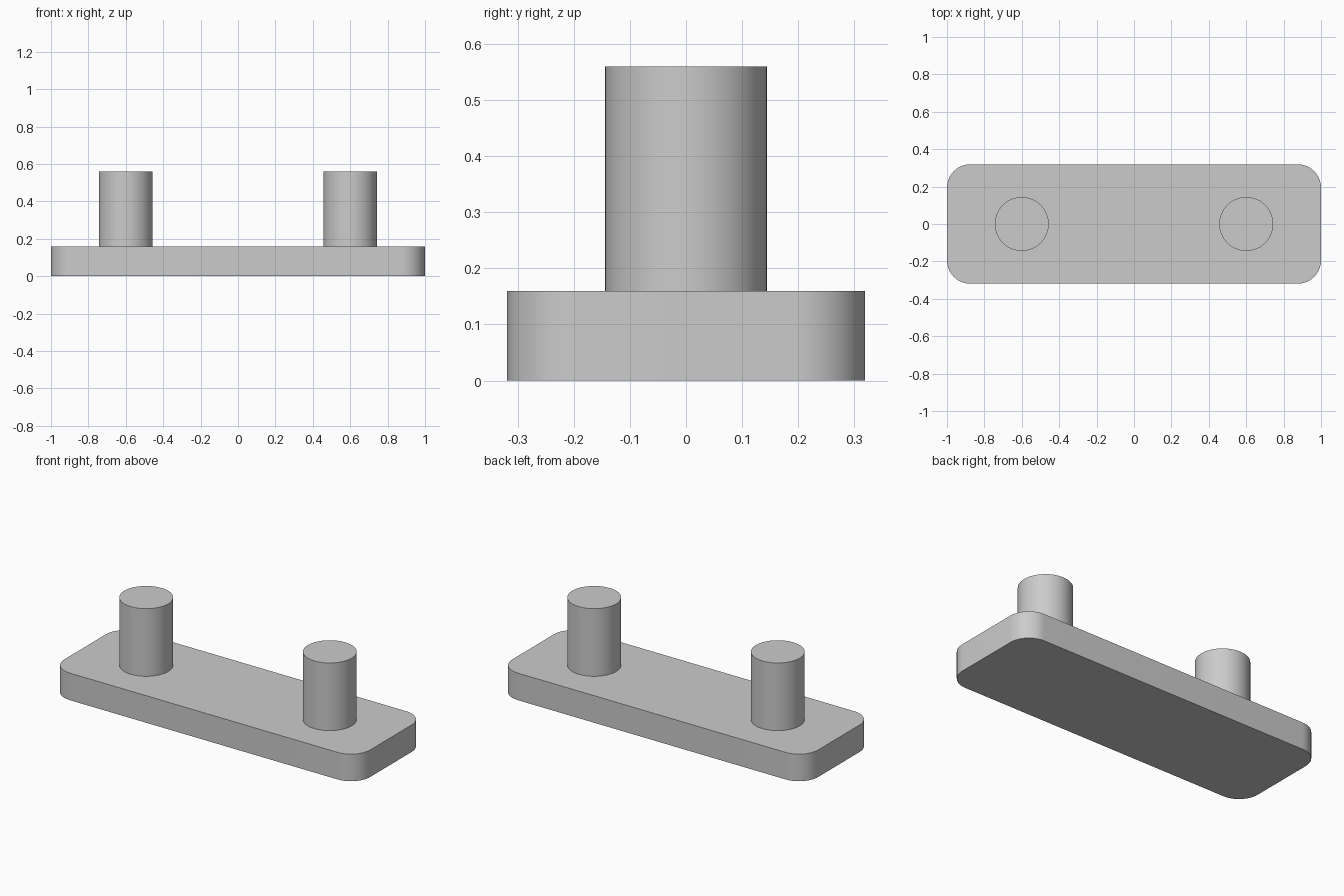
import bpy
import bmesh
from math import radians, sin, cos, pi

if "Cube" in bpy.data.objects:
    bpy.data.objects.remove(bpy.data.objects["Cube"], do_unlink=True)

HALF_X, HALF_Y, PLATE_H = 1.0, 0.319, 0.16
CORNER_R, CORNER_STEPS = 0.125, 16
PIN_X, PIN_R, PIN_TOP = 0.6, 0.144, 0.56

grey = bpy.data.materials.new("light_grey")
grey.use_nodes = True
colour = (0.6, 0.6, 0.6, 1)
grey.diffuse_color = colour
grey.node_tree.nodes["Principled BSDF"].inputs["Base Color"].default_value = colour


def extrude_outline(name, points, z0, z1):
    """Extrude a closed outline into a solid with smooth sides and flat caps."""
    bm = bmesh.new()
    base = bm.faces.new([bm.verts.new((x, y, z0)) for x, y in points])
    top = bmesh.ops.extrude_face_region(bm, geom=[base], use_keep_orig=True)["geom"]
    verts = [v for v in top if isinstance(v, bmesh.types.BMVert)]
    bmesh.ops.translate(bm, verts=verts, vec=(0, 0, z1 - z0))
    bmesh.ops.recalc_face_normals(bm, faces=bm.faces)
    mesh = bpy.data.meshes.new(name)
    bm.to_mesh(mesh)
    bm.free()
    mesh.materials.append(grey)
    obj = bpy.data.objects.new(name, mesh)
    bpy.context.collection.objects.link(obj)
    bpy.ops.object.select_all(action="DESELECT")
    obj.select_set(True)
    bpy.context.view_layer.objects.active = obj
    bpy.ops.object.shade_smooth_by_angle(angle=radians(30))
    return obj


def arc(cx, cy, radius, start, sweep, steps):
    angles = [start + sweep * i / steps for i in range(steps + 1)]
    return [(cx + radius * cos(a), cy + radius * sin(a)) for a in angles]


# Base plate with four rounded corners
outline = []
for quarter, (sx, sy) in enumerate([(1, 1), (-1, 1), (-1, -1), (1, -1)]):
    outline += arc(sx * (HALF_X - CORNER_R), sy * (HALF_Y - CORNER_R),
                   CORNER_R, quarter * pi / 2, pi / 2, CORNER_STEPS)
extrude_outline("base_plate", outline, 0, PLATE_H)

# Two upright pins
for name, side in (("left_pin", 1), ("right_pin", -1)):
    circle = arc(side * PIN_X, 0, PIN_R, 0, 2 * pi, 64)[:-1]
    extrude_outline(name, circle, PLATE_H, PIN_TOP)
